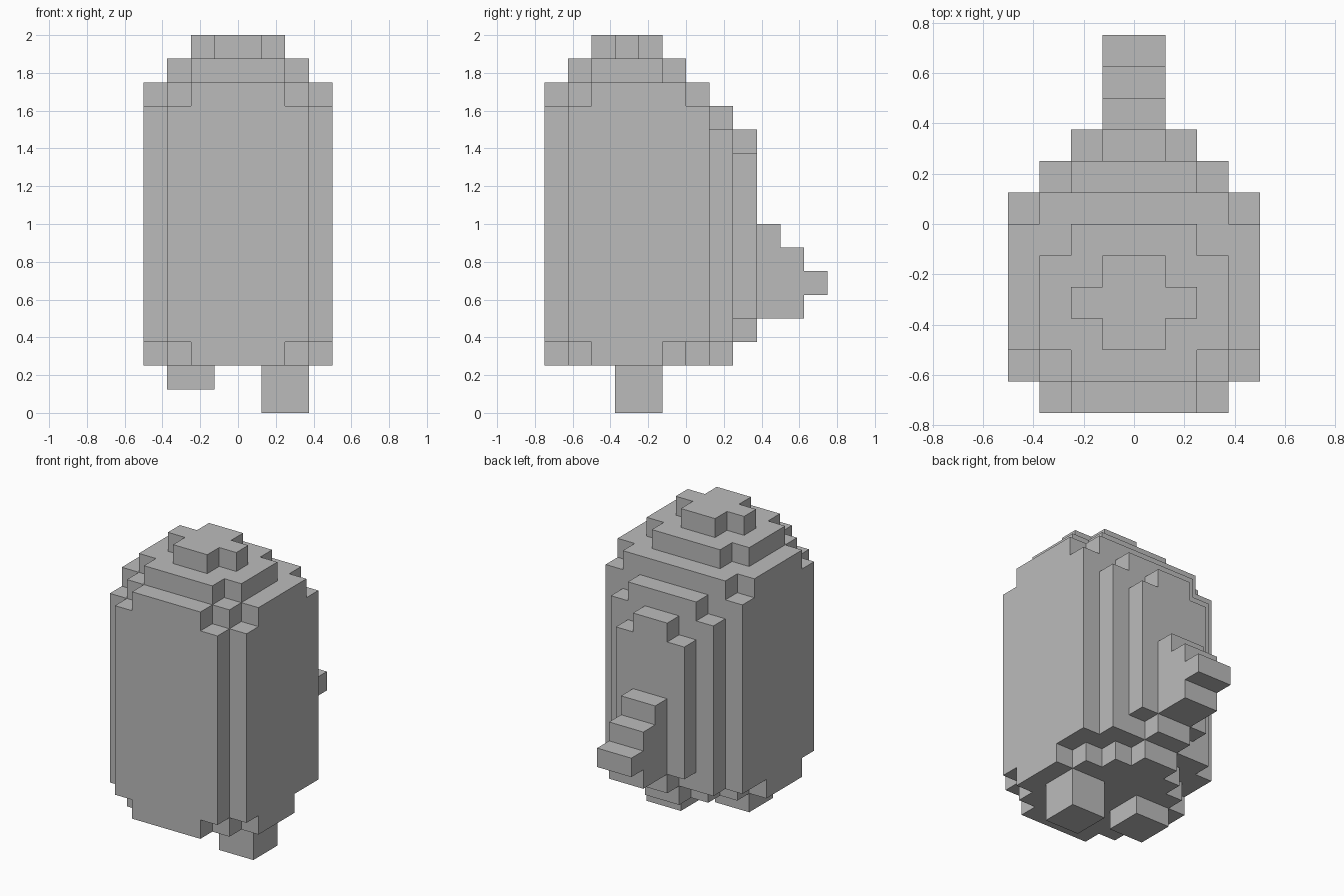
import bpy
import bmesh
import math
from itertools import product

UNIT = 0.125  # edge length of one block

cube = bpy.data.objects.get("Cube")
if cube:
    bpy.data.objects.remove(cube, do_unlink=True)

# Single plain grey material
GREY = (0.5, 0.5, 0.5, 1.0)
grey = bpy.data.materials.new("plain grey")
grey.use_nodes = True
grey.diffuse_color = GREY
bsdf = next(n for n in grey.node_tree.nodes if n.type == "BSDF_PRINCIPLED")
bsdf.inputs["Base Color"].default_value = GREY


def block_part(name, boxes):
    """Merge boxes (x0, x1, y0, y1, z0, z1), in blocks, into one outer shell."""
    cells = set()
    for x0, x1, y0, y1, z0, z1 in boxes:
        cells.update(product(range(x0, x1), range(y0, y1), range(z0, z1)))

    bm = bmesh.new()
    verts = {}

    def vert(p):
        if p not in verts:
            verts[p] = bm.verts.new([c * UNIT for c in p])
        return verts[p]

    # One square wherever a filled block meets an empty one
    for cell in sorted(cells):
        for axis, side in product(range(3), (0, 1)):
            neighbour = list(cell)
            neighbour[axis] += 2 * side - 1
            if tuple(neighbour) in cells:
                continue
            u, v = (axis + 1) % 3, (axis + 2) % 3
            corners = []
            for du, dv in ((0, 0), (1, 0), (1, 1), (0, 1)):
                p = list(cell)
                p[axis] += side
                p[u] += du
                p[v] += dv
                corners.append(vert(tuple(p)))
            bm.faces.new(corners if side else corners[::-1])

    # Join the squares into large flat faces
    bmesh.ops.dissolve_limit(bm, angle_limit=math.radians(1),
                             verts=bm.verts[:], edges=bm.edges[:])
    mesh = bpy.data.meshes.new(name)
    bm.to_mesh(mesh)
    bm.free()
    mesh.materials.append(grey)
    obj = bpy.data.objects.new(name, mesh)
    bpy.context.collection.objects.link(obj)
    return obj


def centred(half_width, y0, y1, z0, z1):
    """Box mirrored about x = 0."""
    return (-half_width, half_width, y0, y1, z0, z1)


# Body: rounded barrel with stepped crown, underside and back
block_part("body", [
    # stepped underside
    centred(4, -4, -1, 2, 3), centred(3, -5, 0, 2, 3),
    centred(2, -6, 1, 2, 3), centred(1, -6, 2, 2, 3),
    # tall trunk
    centred(4, -5, 1, 3, 13), centred(3, -6, 1, 3, 13),
    # raised back, two steps
    centred(3, 1, 2, 3, 12), centred(2, 1, 2, 3, 13),
    centred(2, 2, 3, 4, 11), centred(1, 2, 3, 3, 12),
    # shoulder
    centred(4, -4, 0, 13, 14), centred(3, -5, 1, 13, 14),
    centred(2, -6, 1, 13, 14),
    # crown
    centred(3, -4, -1, 14, 15), centred(2, -5, 0, 14, 15),
    centred(2, -3, -2, 15, 16), centred(1, -4, -1, 15, 16),
])

# Tail: three steps narrowing to a tip
block_part("tail", [
    centred(1, 3, 4, 4, 8), centred(1, 4, 5, 4, 7), centred(1, 5, 6, 5, 6),
])

# Feet: the right one is raised
block_part("left_foot", [(1, 3, -3, -1, 0, 2)])
block_part("right_foot", [(-3, -1, -3, -1, 1, 2)])
